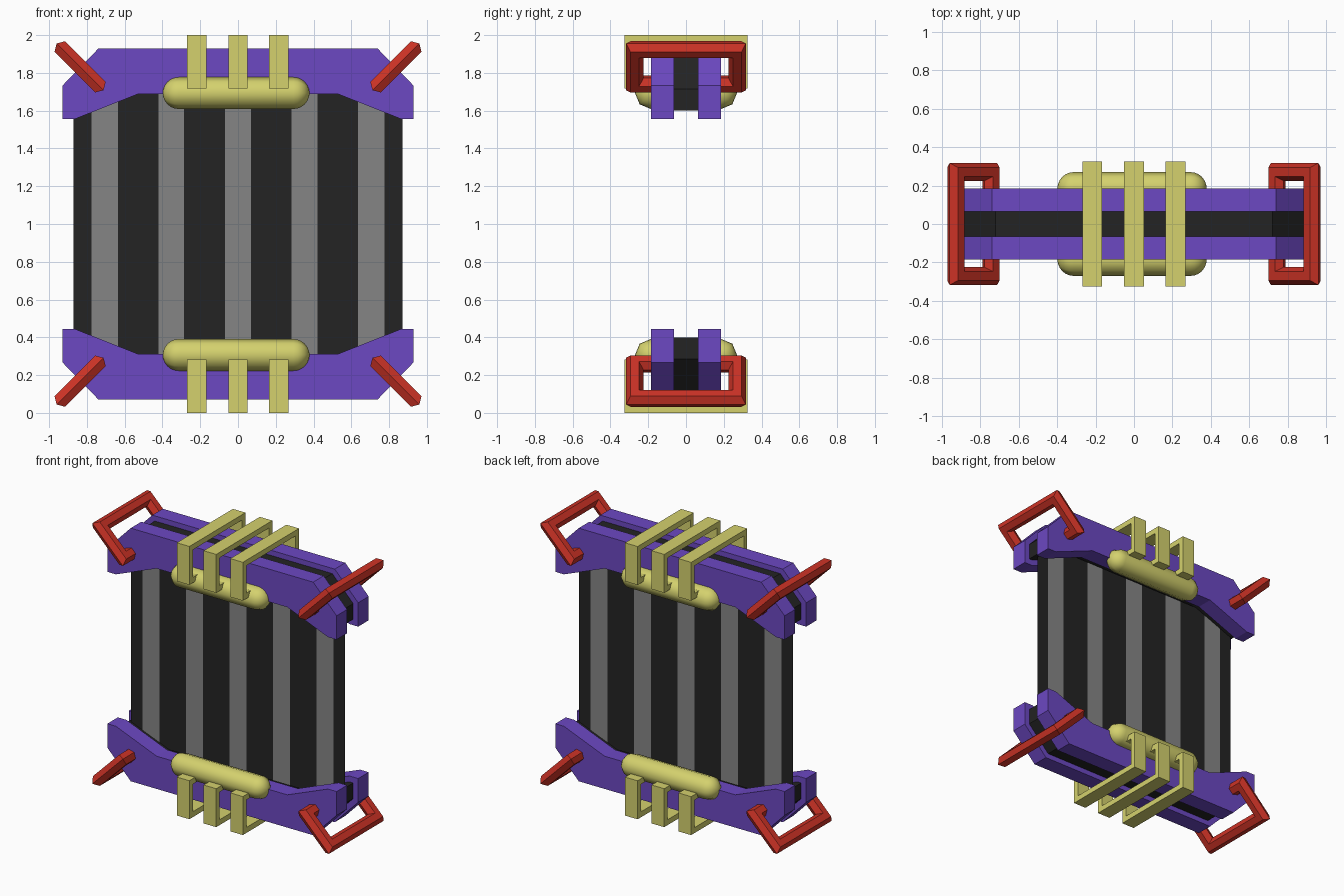
import bpy, bmesh, math
from mathutils import Vector

if "Cube" in bpy.data.objects:
    bpy.data.objects.remove(bpy.data.objects["Cube"])


def material(name, rgb):
    m = bpy.data.materials.new(name)
    m.diffuse_color = (*rgb, 1)
    m.use_nodes = True
    m.node_tree.nodes["Principled BSDF"].inputs["Base Color"].default_value = m.diffuse_color
    return m


PURPLE = material("purple", (0.15, 0.065, 0.54))
BLACK = material("black", (0.017, 0.017, 0.017))
GREY = material("grey", (0.235, 0.235, 0.235))
YELLOW = material("yellow", (0.66, 0.64, 0.155))
RED = material("red", (0.60, 0.032, 0.019))


def finish(name, bm, *mats):
    bmesh.ops.recalc_face_normals(bm, faces=bm.faces)
    me = bpy.data.meshes.new(name)
    bm.to_mesh(me)
    bm.free()
    for m in mats:
        me.materials.append(m)
    ob = bpy.data.objects.new(name, me)
    bpy.context.collection.objects.link(ob)
    return ob


def loft(name, rings, mat):
    """Join rings of points with quads and cap both ends."""
    bm = bmesh.new()
    vs = [[bm.verts.new(p) for p in ring] for ring in rings]
    n = len(vs[0])
    for a, b in zip(vs, vs[1:]):
        for i in range(n):
            j = (i + 1) % n
            bm.faces.new((a[i], a[j], b[j], b[i]))
    bm.faces.new(vs[0])
    bm.faces.new(vs[-1])
    return finish(name, bm, mat)


def plate(name, half, y0, y1, s, mat):
    """Left-right symmetric profile (x, height above centre) extruded along y."""
    outline = half + [(-x, h) for x, h in reversed(half)]
    loft(name, [[(x, y, 1 + s * h) for x, h in outline] for y in (y0, y1)], mat)


def clasp(name, path, section, origin, u, v, mat):
    """Mitred sweep of a section along a path lying in the y-u plane."""
    pts = [Vector(p) for p in path]
    normals = []
    for a, b in zip(pts, pts[1:]):
        d = (b - a).normalized()
        normals.append(Vector((-d.y, d.x)))
    normals = [normals[0]] + normals + [normals[-1]]
    rings = []
    for p, n1, n2 in zip(pts, normals, normals[1:]):
        m = (n1 + n2) / (1 + n1.dot(n2))
        ring = []
        for a, b in section:
            q = p + m * a
            ring.append(origin + Vector((0, q.x, 0)) + u * q.y + v * b)
        rings.append(ring)
    loft(name, rings, mat)


def c_path(y_end, y, lo, hi):
    return [(-y_end, lo), (-y, lo), (-y, hi), (y, hi), (y, lo), (y_end, lo)]


# Thin striped panel
edges = [-0.87, -0.775, -0.635, -0.42, -0.285, -0.07,
         0.07, 0.282, 0.42, 0.635, 0.775, 0.87]
bm = bmesh.new()
cols = [(bm.verts.new((x, 0, 0.28)), bm.verts.new((x, 0, 1.72))) for x in edges]
for i, (a, b) in enumerate(zip(cols, cols[1:])):
    bm.faces.new((a[0], b[0], b[1], a[1])).material_index = i % 2
finish("striped_panel", bm, BLACK, GREY)

OUTER = [(0.53, 0.688), (0.86, 0.557), (0.93, 0.557), (0.93, 0.732), (0.74, 0.928)]
CORE = [(0.53, 0.73), (0.86, 0.60), (0.89, 0.60), (0.89, 0.715), (0.72, 0.89)]
STRAP = [(-0.02, -0.051), (0.02, -0.051), (0.02, 0.051), (-0.02, 0.051)]
HEX = [(0.046 * math.cos(k * math.pi / 3), 0.046 * math.sin(k * math.pi / 3))
       for k in range(6)]

for s, end in ((1, "top"), (-1, "bottom")):
    # Bracket: two purple plates around a recessed black core
    plate(f"{end}_core", CORE, -0.065, 0.065, s, BLACK)
    for t, side in ((-1, "front"), (1, "back")):
        plate(f"{end}_{side}_bracket", OUTER, t * 0.064, t * 0.186, s, PURPLE)

        # Rounded bar lying along the plate
        r, half_len = 0.084, 0.388
        rings = []
        prof = [(-half_len + r - r * math.cos(a), r * math.sin(a))
                for a in [k * math.pi / 12 for k in range(7)]]
        prof[0] = (-half_len, 0.008)
        prof += [(-x, q) for x, q in reversed(prof)]
        for x, q in prof:
            rings.append([(x - 0.01, t * 0.186 + q * math.cos(k * math.pi / 4),
                           1 + s * 0.693 + q * math.sin(k * math.pi / 4))
                          for k in range(8)])
        bar = loft(f"{end}_{side}_rounded_bar", rings, YELLOW)
        bar.data.polygons.foreach_set("use_smooth", [True] * len(bar.data.polygons))

    # Three flat straps over each bracket
    for i, x in enumerate((-0.218, 0, 0.216)):
        clasp(f"{end}_strap_{i + 1}", c_path(0.2, 0.305, 0.738, 0.98), STRAP,
              Vector((x, 0, 1)), Vector((0, 0, s)), Vector((1, 0, 0)), YELLOW)

    # Diagonal six-sided handles at the corners
    for t, side in ((-1, "left"), (1, "right")):
        u = Vector((t, 0, s)).normalized()
        clasp(f"{end}_{side}_handle", c_path(0.15, 0.271, -0.129, 0.129), HEX,
              Vector((t * 0.836, 0, 1 + s * 0.832)), u,
              Vector((-u.z, 0, u.x)), RED)
